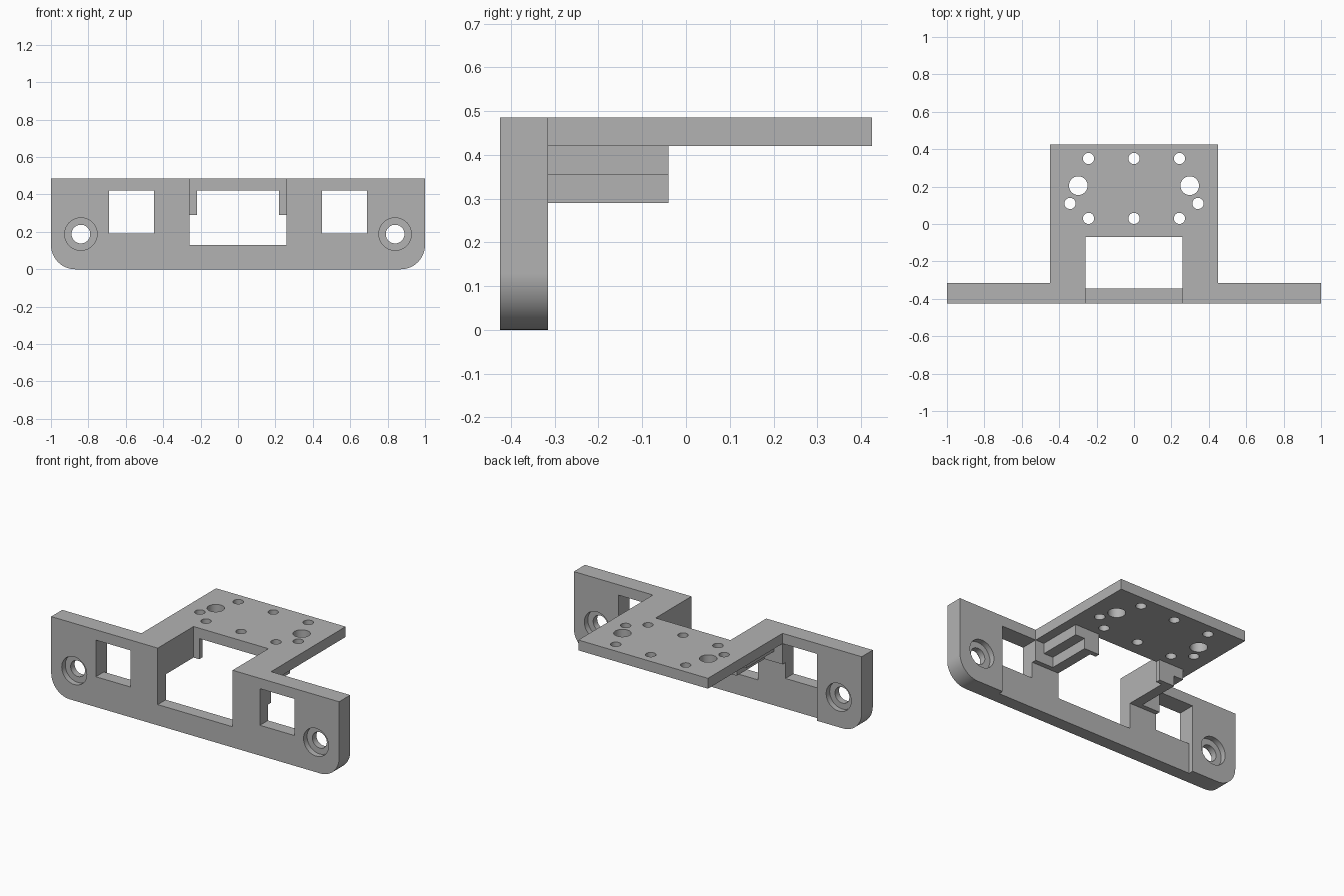
import bpy, bmesh, math
from mathutils import Matrix, Vector

scene_cube = bpy.data.objects.get("Cube")
if scene_cube:
    bpy.data.objects.remove(scene_cube, do_unlink=True)

# Single material
grey = bpy.data.materials.new("plain grey")
grey.use_nodes = True
colour = (0.45, 0.45, 0.45, 1)
grey.diffuse_color = colour
grey.node_tree.nodes["Principled BSDF"].inputs["Base Color"].default_value = colour


def make_object(name, bm):
    mesh = bpy.data.meshes.new(name)
    bm.to_mesh(mesh)
    bm.free()
    mesh.materials.append(grey)
    obj = bpy.data.objects.new(name, mesh)
    bpy.context.collection.objects.link(obj)
    return obj


def box(name, x, y, z, corner=0):
    """Box from three (low, high) ranges; corner rounds the lower ends."""
    bm = bmesh.new()
    bmesh.ops.create_cube(bm, size=1)
    for v in bm.verts:
        v.co = Vector([(r[0] + r[1]) / 2 + c * (r[1] - r[0])
                       for c, r in zip(v.co, (x, y, z))])
    if corner:
        low = [e for e in bm.edges
               if all(v.co.z < z[0] + 0.01 for v in e.verts)
               and abs(e.verts[0].co.x - e.verts[1].co.x) < 0.01]
        bmesh.ops.bevel(bm, geom=low, offset=corner, segments=16,
                        profile=0.5, affect='EDGES')
    return make_object(name, bm)


def cylinder(name, radius, depth, centre, along_y=False):
    bm = bmesh.new()
    bmesh.ops.create_cone(bm, cap_ends=True, segments=40, radius1=radius,
                          radius2=radius, depth=depth)
    if along_y:
        bm.transform(Matrix.Rotation(math.pi / 2, 4, 'X'))
    bm.transform(Matrix.Translation(centre))
    return make_object(name, bm)


def combine(body, tool, operation):
    mod = body.modifiers.new("combine", 'BOOLEAN')
    mod.operation = operation
    mod.solver = 'EXACT'
    mod.object = tool
    bpy.context.view_layer.objects.active = body
    bpy.ops.object.modifier_apply(modifier=mod.name)
    bpy.data.objects.remove(tool, do_unlink=True)


def mirrored(side, low, high):
    return tuple(sorted((side * low, side * high)))


FRONT, BACK, RECESS, TOP, UNDER = -0.425, -0.315, -0.345, 0.485, 0.42

# Upright plate with rounded lower corners, and the flat deck behind it
bracket = box("mounting_bracket", (-1, 1), (FRONT, BACK), (0, TOP), corner=0.13)
combine(bracket, box("deck", (-0.45, 0.45), (-0.38, 0.425), (UNDER, TOP)), 'UNION')

# Stepped rails under the deck
for s in (-1, 1):
    for outer, low in ((0.39, 0.355), (0.325, 0.29)):
        rail = box("rail", mirrored(s, 0.22, outer), (-0.37, -0.04), (low, 0.45))
        combine(bracket, rail, 'UNION')

# Central opening through plate and deck
combine(bracket, box("opening", (-0.26, 0.26), (-1, -0.07), (0.13, 1)), 'DIFFERENCE')

# Shallow recess across the back of the plate
combine(bracket, box("recess", (-0.69, 0.69), (RECESS, BACK + 0.0001), (-1, 0.29)),
        'DIFFERENCE')

for s in (-1, 1):
    # Square window with the recess continued around it
    combine(bracket, box("window", mirrored(s, 0.45, 0.69), (-1, -0.2), (0.19, UNDER)),
            'DIFFERENCE')
    # Screw hole, counterbored on both faces
    combine(bracket, cylinder("screw_hole", 0.05, 1, (s * 0.84, FRONT, 0.188), True),
            'DIFFERENCE')
    for face in (FRONT, BACK):
        combine(bracket, cylinder("counterbore", 0.087, 0.07, (s * 0.84, face, 0.188), True),
                'DIFFERENCE')
    # Deck holes on each side
    for x, y, r in ((0.243, 0.35, 0.03), (0.243, 0.03, 0.03),
                    (0.342, 0.11, 0.03), (0.298, 0.205, 0.05)):
        combine(bracket, cylinder("deck_hole", r, 0.4, (s * x, y, 0.5)), 'DIFFERENCE')

# Deck holes on the centre line
for y in (0.03, 0.35):
    combine(bracket, cylinder("deck_hole", 0.03, 0.4, (0, y, 0.5)), 'DIFFERENCE')

# Smooth round walls, crisp edges elsewhere
bpy.ops.object.select_all(action='DESELECT')
bracket.select_set(True)
bpy.context.view_layer.objects.active = bracket
bpy.ops.object.shade_smooth_by_angle(angle=math.radians(30))
weighted = bracket.modifiers.new("weighted_normals", 'WEIGHTED_NORMAL')
weighted.keep_sharp = True
